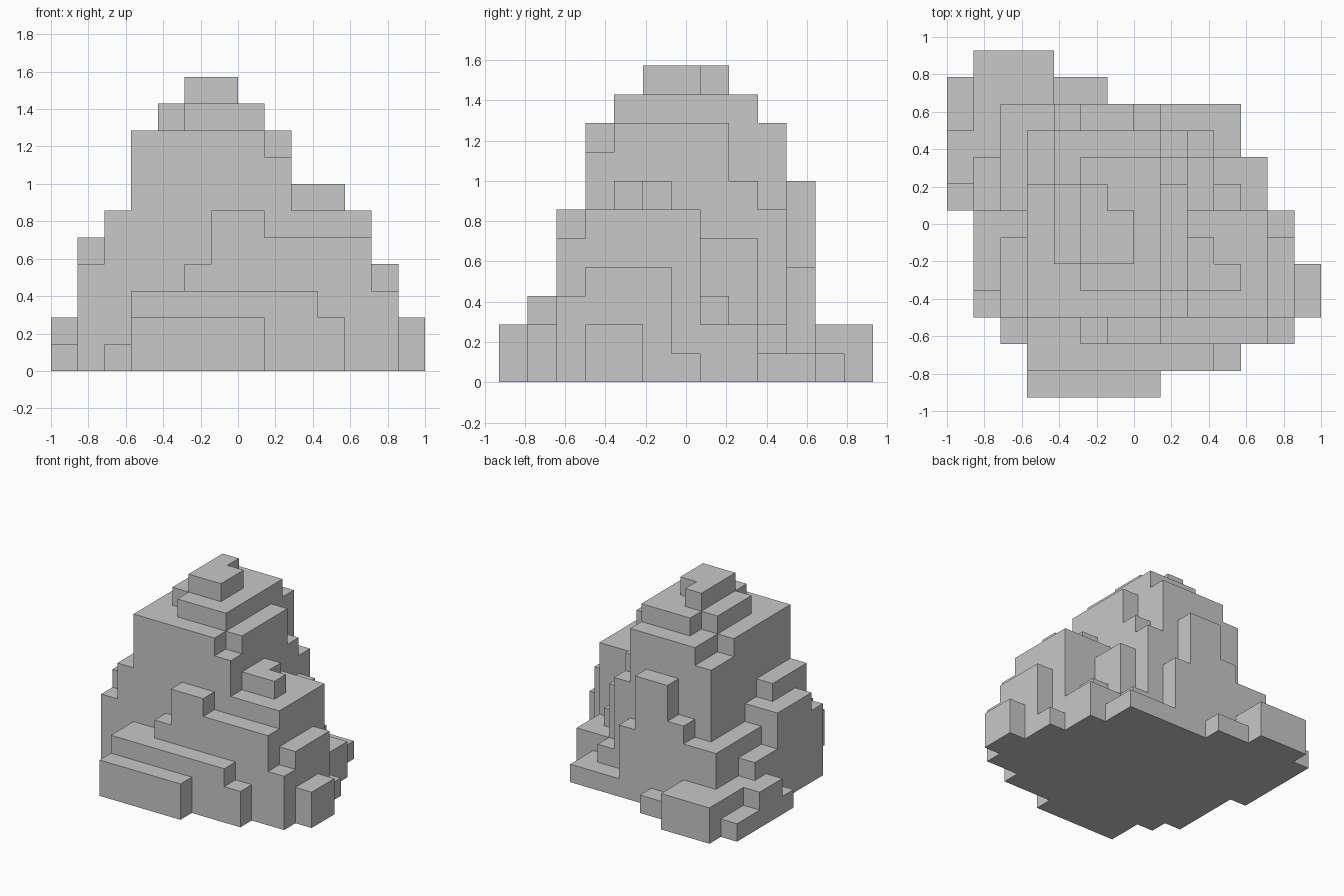
import bpy
import bmesh
import math
from mathutils import Vector

cube = bpy.data.objects.get("Cube")
if cube:
    bpy.data.objects.remove(cube, do_unlink=True)

COLUMNS, ROWS = 14, 13
UNIT = 2 / COLUMNS
height = {}


def terrace(level, *blocks):
    """Raise blocks (left, right, front, back) of the grid to a level."""
    for left, right, front, back in blocks:
        for column in range(left, right):
            for row in range(front, back):
                cell = (column, row)
                height[cell] = max(level, height.get(cell, 0))


# Summit and shoulders
terrace(11, (5, 7, 5, 7), (5, 6, 7, 8))
terrace(10, (4, 8, 5, 8), (5, 8, 4, 9))
terrace(9, (3, 8, 3, 8), (8, 9, 4, 8), (4, 8, 8, 10))
terrace(8, (3, 9, 3, 4), (3, 4, 8, 10))

# Front steps
terrace(6, (6, 8, 2, 3))
terrace(5, (8, 12, 2, 3))
terrace(4, (5, 6, 2, 3))
terrace(3, (3, 10, 1, 3), (12, 13, 2, 3))
terrace(2, (3, 8, 0, 1), (10, 11, 1, 2))
terrace(1, (2, 3, 2, 3))

# Ledges on the +x side
terrace(7, (9, 11, 4, 5), (9, 10, 5, 6))
terrace(6, (9, 12, 3, 7))
terrace(5, (9, 10, 7, 9))
terrace(4, (12, 13, 3, 6))
terrace(3, (10, 11, 7, 8))
terrace(2, (13, 14, 3, 5), (10, 12, 7, 9))
terrace(1, (12, 13, 6, 7))

# Ledges on the -x side
terrace(6, (2, 3, 3, 6))
terrace(5, (1, 3, 4, 7))
terrace(4, (1, 2, 3, 4), (2, 4, 7, 11))
terrace(3, (1, 2, 7, 9))
terrace(2, (0, 1, 8, 10))
terrace(1, (0, 1, 7, 12))

# Back buttresses and foot
terrace(7, (8, 9, 8, 9), (5, 7, 10, 11))
terrace(6, (8, 9, 9, 10))
terrace(5, (4, 5, 10, 11))
terrace(4, (7, 8, 10, 11))
terrace(2, (9, 10, 9, 10), (1, 4, 9, 13))
terrace(1, (8, 11, 9, 11), (4, 6, 11, 12))


def add_quad(bm, centre, normal):
    """Add one grid square facing along the normal."""
    side = Vector((normal.y, normal.z, normal.x))
    up = normal.cross(side)
    corners = (-side - up, side - up, side + up, -side + up)
    origin = Vector((COLUMNS / 2, ROWS / 2, 0))
    bm.faces.new([bm.verts.new((centre + c / 2 - origin) * UNIT) for c in corners])


# Skin the raised grid: tops, underside and exposed walls
bm = bmesh.new()
UP = Vector((0, 0, 1))
for (column, row), level in height.items():
    base = Vector((column + 0.5, row + 0.5, 0))
    add_quad(bm, base + UP * level, UP)
    add_quad(bm, base, -UP)
    for dx, dy in ((1, 0), (-1, 0), (0, 1), (0, -1)):
        normal = Vector((dx, dy, 0))
        for z in range(height.get((column + dx, row + dy), 0), level):
            add_quad(bm, base + normal / 2 + UP * (z + 0.5), normal)

# Weld the squares and merge them into clean flat faces
bmesh.ops.remove_doubles(bm, verts=bm.verts[:], dist=UNIT / 100)
bmesh.ops.dissolve_limit(bm, angle_limit=math.radians(1),
                         verts=bm.verts[:], edges=bm.edges[:])

mesh = bpy.data.meshes.new("stepped_rock")
bm.to_mesh(mesh)
bm.free()
rock = bpy.data.objects.new("stepped_rock", mesh)
bpy.context.collection.objects.link(rock)

# Plain stone colour
stone = bpy.data.materials.new("stone_grey")
stone.use_nodes = True
colour = (0.58, 0.58, 0.58, 1)
stone.diffuse_color = colour
stone.node_tree.nodes["Principled BSDF"].inputs["Base Color"].default_value = colour
mesh.materials.append(stone)
